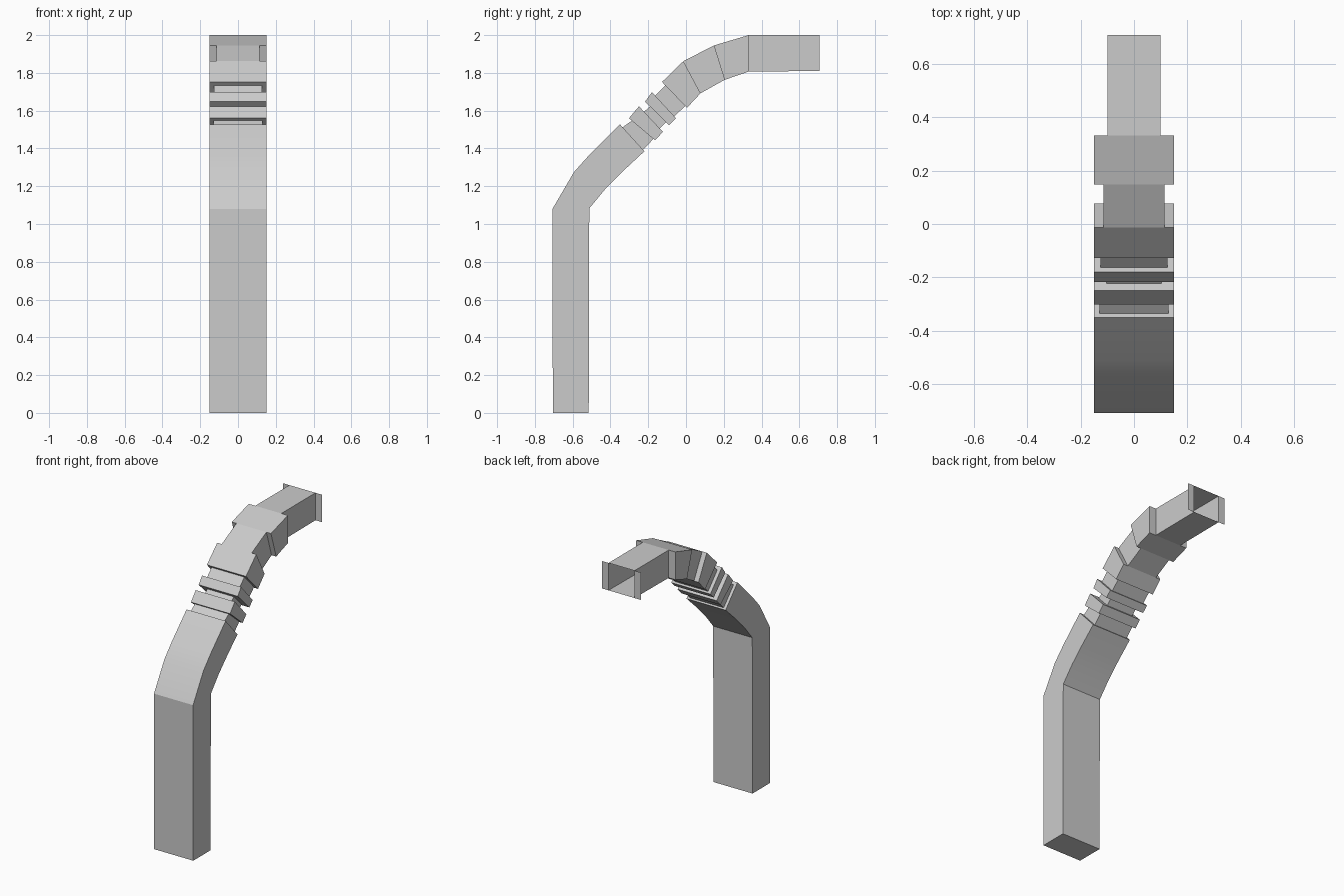
import bpy
import bmesh
from mathutils import Vector

if "Cube" in bpy.data.objects:
    bpy.data.objects.remove(bpy.data.objects["Cube"])


def inset(section, w, a, b):
    """Shrink a section: new half width, outer inset a and inner inset b (fractions)."""
    o, i = Vector(section[1]), Vector(section[2])
    return (w, tuple(o.lerp(i, a)), tuple(i.lerp(o, b)))


W = 0.15
# Sections: half width, outer (y, z), inner (y, z)
leg = [
    (W, (-0.705, 0.0), (-0.515, 0.0)),
    (W, (-0.707, 1.08), (-0.512, 1.083)),
    (W, (-0.593, 1.275), (-0.423, 1.19)),
    (W, (-0.51, 1.368), (-0.33, 1.283)),
    (W, (-0.35, 1.528), (-0.22, 1.385)),
]
rib_1 = [(W, (-0.302, 1.56), (-0.164, 1.443)), (W, (-0.249, 1.623), (-0.122, 1.488))]
rib_2 = [(W, (-0.217, 1.648), (-0.09, 1.523)), (W, (-0.18, 1.698), (-0.053, 1.56))]
collar = [(W, (-0.127, 1.752), (0.005, 1.615)), (W, (-0.014, 1.862), (0.077, 1.692))]
elbow = [(W, (0.147, 1.945), (0.204, 1.763)), (W, (0.332, 2.0), (0.332, 1.807))]
end = (W, (0.707, 2.0), (0.707, 1.81))


def neck(a, b, w, out, inn):
    return [inset(a, w, out, inn), inset(b, w, out, inn)]


sections = (
    leg
    + neck(leg[-1], rib_1[0], 0.13, 0.11, 0.06)
    + rib_1
    + neck(rib_1[1], rib_2[0], 0.102, 0.21, 0.13)
    + rib_2
    + neck(rib_2[1], collar[0], 0.126, 0.13, 0.07)
    + collar
    + neck(collar[1], elbow[0], 0.115, 0, 0)
    + elbow
    + neck(elbow[1], end, 0.1, 0, 0)
    + [end]  # paper-thin side flanges around the open end
)

# Loft the stepped duct, closed at the foot and open at the far end
bm = bmesh.new()
rings = []
for w, o, i in sections:
    rings.append([bm.verts.new(p) for p in
                  ((-w, *o), (w, *o), (w, *i), (-w, *i))])
bm.faces.new(rings[0][::-1])
for a, b in zip(rings, rings[1:]):
    for k in range(4):
        n = (k + 1) % 4
        bm.faces.new((a[k], a[n], b[n], b[k]))

# Drop the zero-area strips where only the width steps
flat = [f for f in bm.faces if f.calc_area() < 1e-6]
bmesh.ops.delete(bm, geom=flat, context='FACES')

mesh = bpy.data.meshes.new("bent_duct")
bm.to_mesh(mesh)
bm.free()
duct = bpy.data.objects.new("bent_duct", mesh)
bpy.context.collection.objects.link(duct)
bpy.context.view_layer.objects.active = duct
duct.select_set(True)
bpy.ops.object.shade_smooth_by_angle(angle=0.28)
